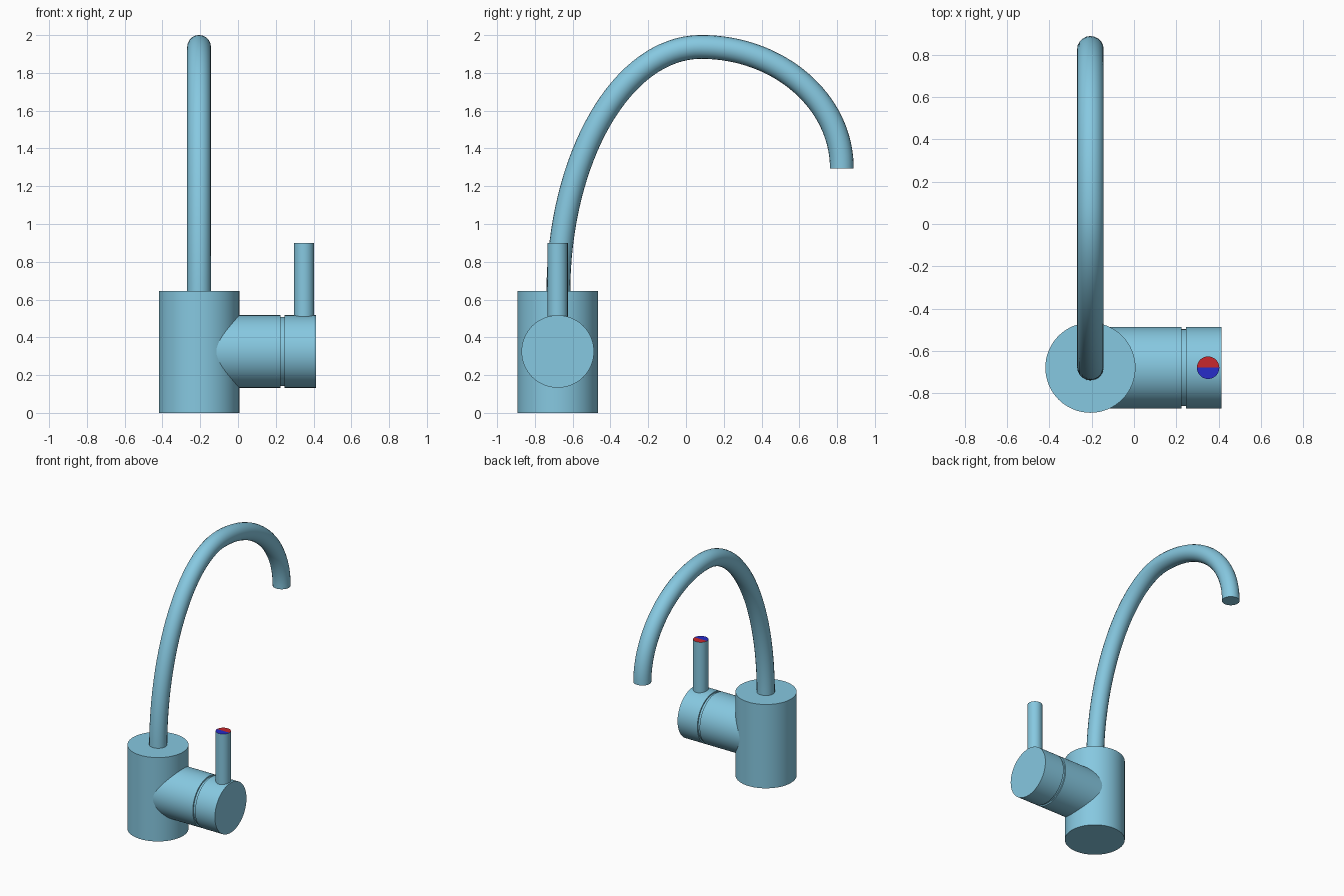
import bpy, bmesh, math
from mathutils import Vector, Matrix

if "Cube" in bpy.data.objects:
    bpy.data.objects.remove(bpy.data.objects["Cube"])

CX, CY = -0.206, -0.679     # body axis
AZ = 0.325                  # valve axis height
LX = 0.35                   # lever axis
K = 0.5523                  # bezier handle factor for quarter ellipses


def material(name, rgb):
    m = bpy.data.materials.new(name)
    m.diffuse_color = (*rgb, 1)
    m.use_nodes = True
    m.node_tree.nodes["Principled BSDF"].inputs["Base Color"].default_value = m.diffuse_color
    return m


BLUE_METAL = material("pale_blue", (0.24, 0.58, 0.75))
RED = material("hot_red", (0.58, 0.02, 0.025))
BLUE = material("cold_blue", (0.02, 0.025, 0.58))


def smooth(ob):
    bpy.ops.object.select_all(action='DESELECT')
    ob.select_set(True)
    bpy.context.view_layer.objects.active = ob
    bpy.ops.object.shade_smooth_by_angle(angle=math.radians(30))


def lathe(name, profile, matrix, segs=64):
    """Closed solid of revolution from (radius, height) points."""
    bm = bmesh.new()
    rings = [[bm.verts.new((r * math.cos(2 * math.pi * i / segs),
                            r * math.sin(2 * math.pi * i / segs), h))
              for i in range(segs)] for r, h in profile]
    for a, b in zip(rings, rings[1:]):
        for i in range(segs):
            j = (i + 1) % segs
            bm.faces.new((a[i], a[j], b[j], b[i]))
    bm.faces.new(rings[0][::-1])
    bm.faces.new(rings[-1])
    bm.transform(matrix)
    me = bpy.data.meshes.new(name)
    bm.to_mesh(me)
    bm.free()
    me.materials.append(BLUE_METAL)
    ob = bpy.data.objects.new(name, me)
    bpy.context.collection.objects.link(ob)
    smooth(ob)
    return ob


# Upright body
lathe("body", [(0.213, 0), (0.213, 0.645)], Matrix.Translation((CX, CY, 0)))

# Sideways valve housing and turning cap, separated by a shallow groove
R, G = 0.192, 0.182
lathe("valve", [(R, 0), (R, 0.431), (G, 0.431), (G, 0.451), (R, 0.451), (R, 0.619)],
      Matrix.Translation((CX, CY, AZ)) @ Matrix.Rotation(math.pi / 2, 4, 'Y'))

# Lever; its top is split into a hot and a cold half
lever = lathe("lever", [(0.053, 0.45), (0.053, 0.9)],
              Matrix.Translation((LX, CY, 0)))
lever.data.materials.append(RED)
lever.data.materials.append(BLUE)
bm = bmesh.new()
bm.from_mesh(lever.data)
top = max(bm.faces, key=lambda f: f.calc_center_median().z)
ends = sorted(top.verts, key=lambda v: v.co.x)
bmesh.utils.face_split(top, ends[0], ends[-1])
for f in bm.faces:
    if f.normal.z > 0.9:
        f.material_index = 1 if f.calc_center_median().y > CY else 2
bm.to_mesh(lever.data)
bm.free()

# Swan-neck spout: two quarter ellipses meeting at the crown
start, crown, end = Vector((CX, -0.676, 0.63)), Vector((CX, 0.08, 1.9375)), Vector((CX, 0.825, 1.295))
up = Vector((0, 0, 1))
rise, drop = K * (crown.z - start.z) * up, K * (crown.z - end.z) * up
back = Vector((0, K * (start.y - crown.y), 0))
ahead = Vector((0, K * (end.y - crown.y), 0))
cu = bpy.data.curves.new("spout", 'CURVE')
cu.dimensions = '3D'
cu.bevel_depth = 0.063
cu.bevel_resolution = 8
cu.resolution_u = 32
cu.use_fill_caps = True
sp = cu.splines.new('BEZIER')
sp.bezier_points.add(2)
for p, (co, l, r) in zip(sp.bezier_points, [(start, -rise, rise),
                                            (crown, back, ahead),
                                            (end, drop, -drop)]):
    p.handle_left_type = p.handle_right_type = 'FREE'
    p.co, p.handle_left, p.handle_right = co, co + l, co + r
cu.materials.append(BLUE_METAL)
spout = bpy.data.objects.new("spout", cu)
bpy.context.collection.objects.link(spout)
bpy.ops.object.select_all(action='DESELECT')
spout.select_set(True)
bpy.context.view_layer.objects.active = spout
bpy.ops.object.convert(target='MESH')
smooth(bpy.context.view_layer.objects.active)
